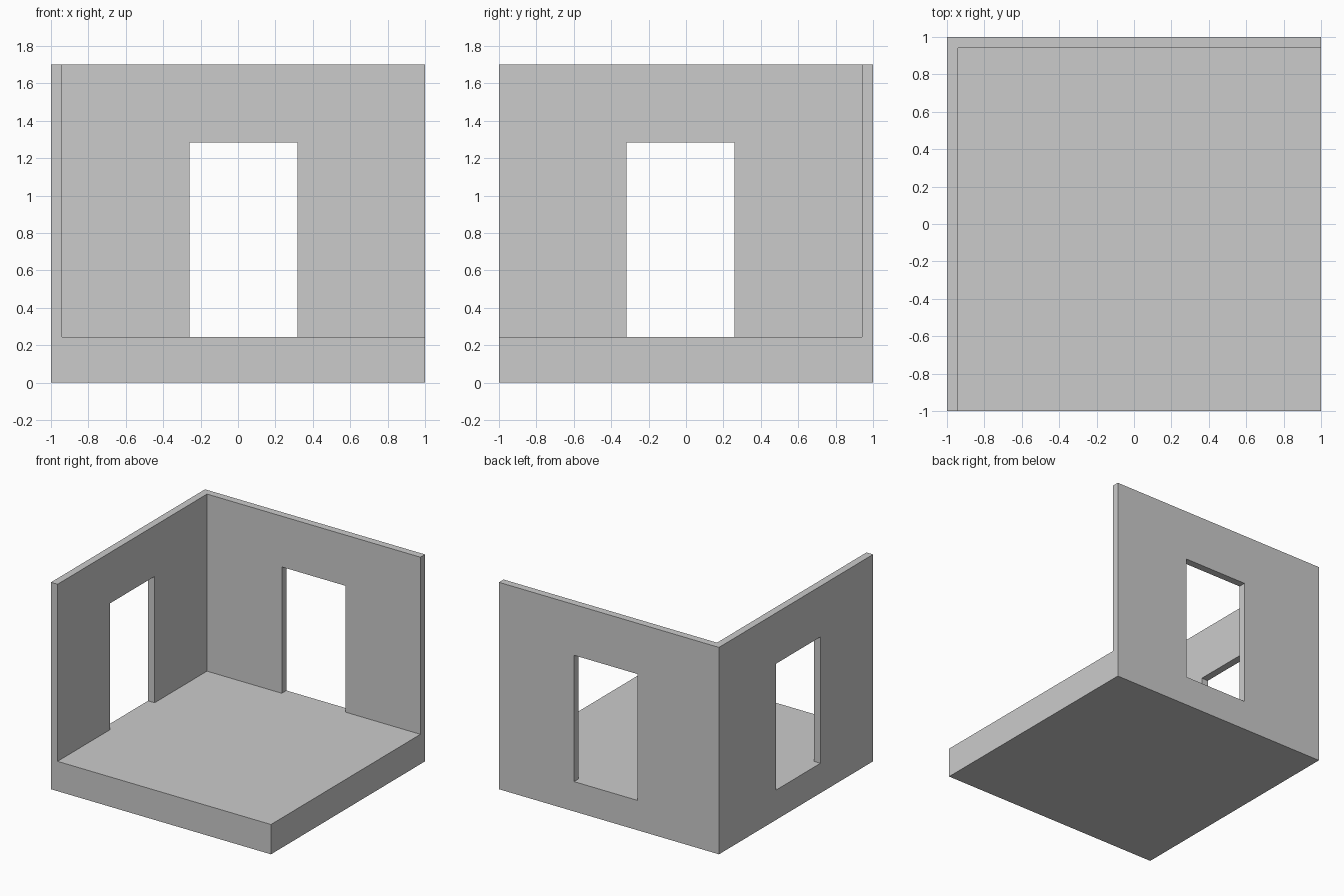
import bpy

if "Cube" in bpy.data.objects:
    bpy.data.objects.remove(bpy.data.objects["Cube"])

FLOOR, TOP, WALL = 0.245, 1.70, 0.06
DOOR_TOP = 1.283


def box(name, lo, hi):
    """Axis-aligned box from its two opposite corners."""
    centre = [(a + b) / 2 for a, b in zip(lo, hi)]
    bpy.ops.mesh.primitive_cube_add(size=1, location=centre)
    obj = bpy.context.object
    obj.name = name
    obj.scale = [b - a for a, b in zip(lo, hi)]
    bpy.ops.object.transform_apply(location=True, rotation=False, scale=True)
    return obj


# Solid block that becomes the corner room
room = box("room_shell", (-1, -1, 0), (1, 1, TOP))

# Interior space (open front, right and top) and the two doorways
cutters = [
    box("interior_cutter", (-1 + WALL, -1.5, FLOOR), (1.5, 1 - WALL, TOP + 0.5)),
    box("back_doorway_cutter", (-0.26, 0.8, FLOOR), (0.317, 1.2, DOOR_TOP)),
    box("left_doorway_cutter", (-1.2, -0.317, FLOOR), (-0.8, 0.26, DOOR_TOP)),
]

# Carve the openings, then discard the cutters
bpy.context.view_layer.objects.active = room
for cutter in cutters:
    mod = room.modifiers.new(cutter.name, 'BOOLEAN')
    mod.operation = 'DIFFERENCE'
    mod.solver = 'EXACT'
    mod.object = cutter
    bpy.ops.object.modifier_apply(modifier=mod.name)
    bpy.data.objects.remove(cutter, do_unlink=True)
